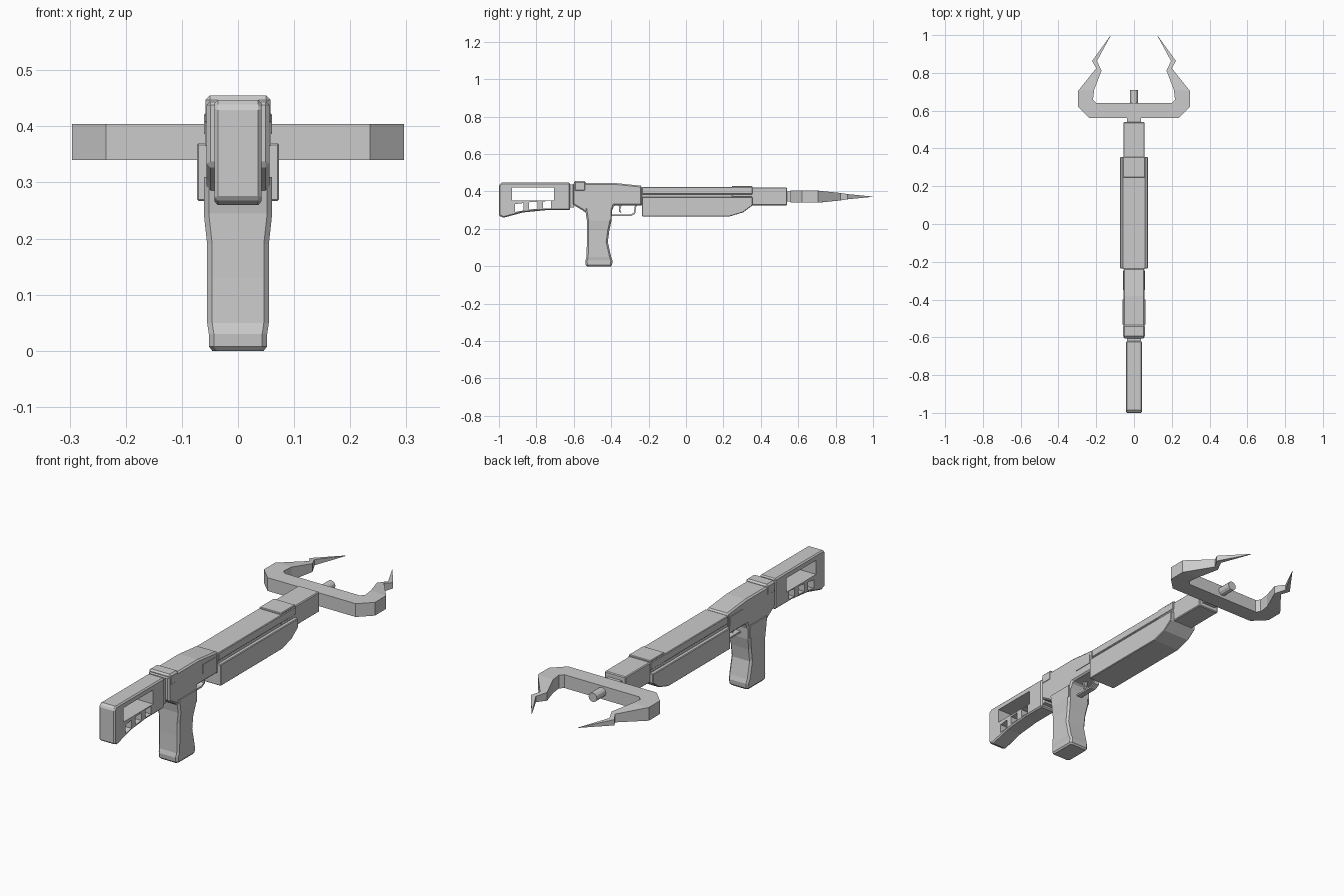
import bpy, bmesh
from math import radians

if "Cube" in bpy.data.objects:
    bpy.data.objects.remove(bpy.data.objects["Cube"])


def finish(name, bm, bevel=0):
    bmesh.ops.recalc_face_normals(bm, faces=bm.faces)
    me = bpy.data.meshes.new(name)
    bm.to_mesh(me)
    bm.free()
    ob = bpy.data.objects.new(name, me)
    bpy.context.collection.objects.link(ob)
    if bevel:
        m = ob.modifiers.new("bevel", 'BEVEL')
        m.width, m.segments, m.limit_method = bevel, 1, 'ANGLE'
        m.angle_limit = radians(40)
    return ob


def loft(name, rings, bevel=0):
    """Skin a list of equal-length point rings and cap both ends."""
    bm = bmesh.new()
    vs = [[bm.verts.new(p) for p in r] for r in rings]
    n = len(vs[0])
    for a, b in zip(vs, vs[1:]):
        for i in range(n):
            bm.faces.new((a[i], a[(i + 1) % n], b[(i + 1) % n], b[i]))
    bm.faces.new(vs[0])
    bm.faces.new(vs[-1])
    return finish(name, bm, bevel)


def side_profile(name, pts, hw, bevel=0, x=0):
    """Extrude a (y, z) outline across x."""
    return loft(name, [[(x + s * hw, y, z) for y, z in pts] for s in (-1, 1)], bevel)


def box(name, hw, y0, y1, z0, z1, bevel=0, x=0):
    return side_profile(name, [(y0, z0), (y1, z0), (y1, z1), (y0, z1)], hw, bevel, x)


# skeleton stock with one long window and three small ones
stock = side_profile("stock", [(-1, .435), (-.985, .447), (-.62, .447), (-.62, .30), (-.75, .30),
                               (-.87, .288), (-.975, .26), (-1, .27)], .042, .006)
windows = [
    [(-.93, .352), (-.705, .352), (-.705, .42), (-.93, .42)],
    [(-.915, .29), (-.87, .298), (-.87, .338), (-.915, .332)],
    [(-.84, .304), (-.795, .307), (-.795, .345), (-.84, .342)],
    [(-.765, .309), (-.722, .31), (-.722, .349), (-.765, .347)]]
for i, w in enumerate(windows):
    cutter = side_profile(f"stock_cutter_{i}", w, .1)
    cutter.hide_render = True
    cutter.hide_set(True)
    m = stock.modifiers.new("window", 'BOOLEAN')
    m.operation, m.object, m.solver = 'DIFFERENCE', cutter, 'EXACT'
box("stock_collar", .036, -.63, -.60, .315, .437)

# receiver, rear cap and side panels
side_profile("receiver", [(-.605, .33), (-.555, .30), (-.535, .285), (-.40, .285), (-.385, .325),
                          (-.235, .325), (-.235, .43), (-.38, .445), (-.605, .445)], .056, .007)
box("rear_cap", .058, -.60, -.535, .40, .455, .008)
for s in (-1, 1):
    box("side_panel", .003, -.50, -.40, .25, .31, 0, s * .058)
    box("ejection_panel", .002, -.35, -.25, .365, .41, 0, s * .057)

# grip: chamfered rectangular sections (z, rear y, front y, half width)
rings = []
for z, y0, y1, w in [(0, -.528, -.402, .046), (.008, -.536, -.395, .052), (.03, -.538, -.393, .052),
                     (.05, -.532, -.40, .055), (.13, -.53, -.418, .055), (.19, -.53, -.41, .055),
                     (.245, -.53, -.398, .061), (.31, -.54, -.395, .061)]:
    c = .009
    rings.append([(-w, y0 + c, z), (-w + c, y0, z), (w - c, y0, z), (w, y0 + c, z),
                  (w, y1 - c, z), (w - c, y1, z), (-w + c, y1, z), (-w, y1 - c, z)])
loft("grip", rings)

# trigger and its guard
side_profile("trigger", [(-.36, .33), (-.342, .33), (-.352, .305), (-.345, .285), (-.358, .292)], .008)
side_profile("trigger_guard", [(-.41, .268), (-.295, .268), (-.272, .28), (-.264, .33), (-.272, .33),
                               (-.28, .285), (-.298, .276), (-.41, .276)], .014)

# barrel housing and fore-end
box("barrel_housing", .056, -.24, .54, .325, .422, .004)
box("front_sight_block", .058, .245, .355, .37, .43, .003)
side_profile("fore_end", [(-.235, .267), (.235, .267), (.305, .288), (.355, .325),
                          (.355, .37), (-.235, .37)], .073, .003)
box("fore_end_rail", .061, -.235, .355, .385, .423, .003)
box("barrel_neck", .036, .53, .57, .345, .40)

# muzzle tube
bm = bmesh.new()
bmesh.ops.create_cone(bm, cap_ends=True, segments=12, radius1=.022, radius2=.022, depth=.16)
muzzle = finish("muzzle", bm)
muzzle.rotation_euler.x = radians(90)
muzzle.location = (0, .63, .375)

# two-pronged fork: outer/inner point pairs along one arm, thinning to the tip
arm = [((0, .56), (0, .64), .032), ((.235, .56), (.20, .64), .032), ((.296, .62), (.217, .658), .032),
       ((.296, .705), (.211, .71), .032), ((.20, .825), (.172, .812), .02),
       ((.222, .863), (.196, .863), .014), ((.126, .996), (.124, .996), .001)]
fork = loft("fork", [[(*o, .372 + h), (*i, .372 + h), (*i, .372 - h), (*o, .372 - h)]
                     for o, i, h in arm])
bm = bmesh.new()
bm.from_mesh(fork.data)
bmesh.ops.delete(bm, geom=[f for f in bm.faces if all(v.co.x < .001 for v in f.verts)],
                 context='FACES_ONLY')
bm.to_mesh(fork.data)
bm.free()
fork.modifiers.new("mirror", 'MIRROR')
